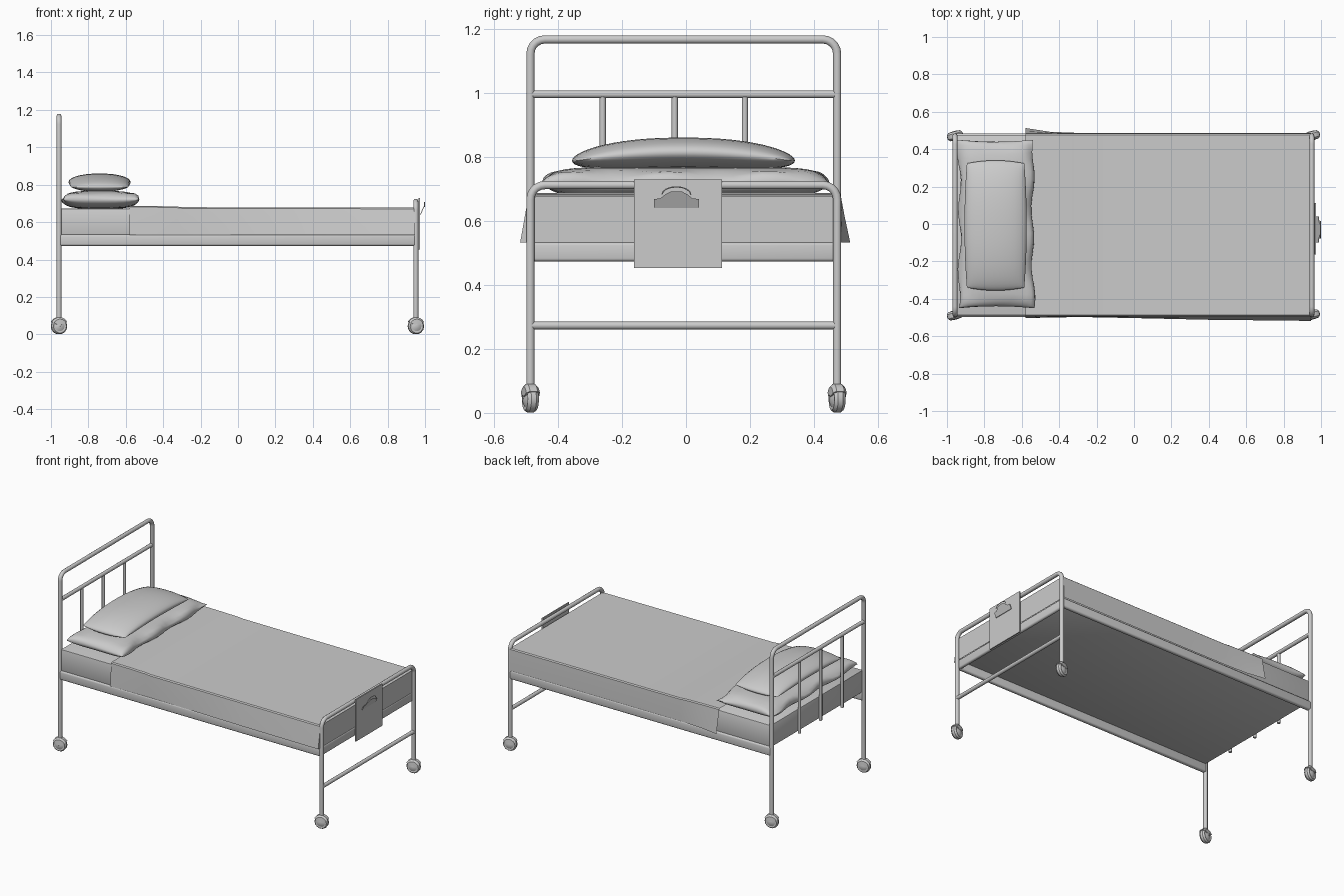
import bpy, bmesh, math
from mathutils import Matrix, Vector

if "Cube" in bpy.data.objects:
    bpy.data.objects.remove(bpy.data.objects["Cube"])

YC = -0.007          # frame centre line in y
LEGY = 0.479         # leg offset from the centre line
HX, FX = -0.957, 0.951


def finish(name, bm, smooth=None):
    bmesh.ops.recalc_face_normals(bm, faces=bm.faces)
    me = bpy.data.meshes.new(name)
    bm.to_mesh(me)
    bm.free()
    ob = bpy.data.objects.new(name, me)
    bpy.context.collection.objects.link(ob)
    if smooth:
        bpy.ops.object.select_all(action='DESELECT')
        ob.select_set(True)
        bpy.context.view_layer.objects.active = ob
        bpy.ops.object.shade_smooth_by_angle(angle=math.radians(smooth))
    return ob


def tube(name, pts, r):
    cu = bpy.data.curves.new(name + "_path", 'CURVE')
    cu.dimensions = '3D'
    cu.bevel_depth, cu.bevel_resolution, cu.use_fill_caps = r, 3, True
    sp = cu.splines.new('POLY')
    sp.points.add(len(pts) - 1)
    for p, c in zip(sp.points, pts):
        p.co = (*c, 1)
    tmp = bpy.data.objects.new(name + "_tmp", cu)
    bpy.context.collection.objects.link(tmp)
    dg = bpy.context.evaluated_depsgraph_get()
    me = bpy.data.meshes.new_from_object(tmp.evaluated_get(dg))
    bpy.data.objects.remove(tmp)
    bm = bmesh.new()
    bm.from_mesh(me)
    bpy.data.meshes.remove(me)
    return finish(name, bm, 50)


def box(name, lo, hi, bev=0, seg=2):
    bm = bmesh.new()
    bmesh.ops.create_cube(bm, size=1)
    for v in bm.verts:
        v.co = [(a + b) / 2 + (b - a) * c for a, b, c in zip(lo, hi, v.co)]
    if bev:
        bmesh.ops.bevel(bm, geom=bm.edges[:], offset=bev, segments=seg, profile=0.5, affect='EDGES')
    return finish(name, bm, 40 if bev else None)


def hoop(name, x, top, r=0.0135, cr=0.045):
    # upside-down U: leg, rounded corner, top bar, corner, leg
    half = [(LEGY, 0.085)]
    for i in range(6):
        a = math.pi / 2 * i / 5
        half.append((LEGY - cr + cr * math.cos(a), top - r - cr + cr * math.sin(a)))
    pts = [(x, YC - y, z) for y, z in half] + [(x, YC + y, z) for y, z in reversed(half)]
    tube(name, pts, r)


def lathe_y(name, prof, c, a0, a1, n, swivel):
    # closed (radius, y) profile turned about a horizontal axle
    bm = bmesh.new()
    full = abs(a1 - a0) >= 360
    rot = Matrix.Rotation(math.radians(swivel), 3, 'Z')
    rings = []
    for i in range(n if full else n + 1):
        a = math.radians(a0 + (a1 - a0) * i / n)
        rings.append([bm.verts.new(Vector(c) + rot @ Vector((r * math.cos(a), y, r * math.sin(a))))
                      for r, y in prof])
    m = len(prof)
    for i in range(n):
        A, B = rings[i], rings[(i + 1) % len(rings)]
        for j in range(m):
            bm.faces.new((A[j], A[(j + 1) % m], B[(j + 1) % m], B[j]))
    if not full:
        bm.faces.new(rings[0])
        bm.faces.new(rings[-1])
    return finish(name, bm, 35)


def pillow(name, c, sx, sy, up, down, bend, pinch, wrinkle, ku, kv, nx=14, ny=28):
    # two bulged sheets joined at the seam; ku, kv set how boxy the section is
    bm = bmesh.new()
    for s, h in ((1, up), (-1, down)):
        g = []
        for i in range(nx + 1):
            u = math.sin(math.pi * (i / nx - 0.5))
            row = []
            for j in range(ny + 1):
                v = math.sin(math.pi * (j / ny - 0.5))
                t = (max(0, 1 - abs(u) ** ku) ** 0.5) * (max(0, 1 - abs(v) ** kv) ** 0.5)
                w = wrinkle * math.sin(9 * v + 3 * u) * (0.4 + u * u)
                x = sx * u * (1 + pinch * (v * v - 0.5)) + w * 0.6
                y = sy * v * (1 + pinch * 0.6 * (u * u - 0.5))
                z = bend * v * v + s * h * t + (w * 0.7 if s > 0 and t < 0.6 else 0) * (t > 0.01)
                row.append(bm.verts.new((c[0] + x, c[1] + y, c[2] + z)))
            g.append(row)
        for i in range(nx):
            for j in range(ny):
                bm.faces.new((g[i][j], g[i + 1][j], g[i + 1][j + 1], g[i][j + 1]))
    bmesh.ops.remove_doubles(bm, verts=bm.verts, dist=0.0005)
    return finish(name, bm, 60)


# tubular head and foot frames
hoop("head_frame", HX, 1.18)
hoop("foot_frame", FX, 0.725)
tube("head_crossbar", [(HX, YC - LEGY, 0.995), (HX, YC + LEGY, 0.995)], 0.0125)
tube("foot_lower_crossbar", [(FX, YC - LEGY, 0.273), (FX, YC + LEGY, 0.273)], 0.0125)
for k, y in enumerate((-0.26, -0.035, 0.184)):
    tube(f"head_spindle_{k}", [(HX, y, 0.515), (HX, y, 0.995)], 0.01)

# castors: tyre, hub and hood under each leg
for ex, x in (("head", HX), ("foot", FX)):
    for sy, y in (("front", YC - LEGY), ("back", YC + LEGY)):
        c = (x, y, 0.0435)
        n = f"{ex}_{sy}"
        lathe_y(n + "_tyre", [(0.024, -0.016), (0.036, -0.018), (0.0435, -0.008), (0.0435, 0.008),
                              (0.036, 0.018), (0.024, 0.016)], c, 0, 360, 14, 15)
        lathe_y(n + "_hub", [(0.001, -0.023), (0.014, -0.023), (0.03, -0.015), (0.03, 0.015),
                             (0.014, 0.023), (0.001, 0.023)], c, 0, 360, 10, 15)
        lathe_y(n + "_hood", [(0.012, -0.025), (0.038, -0.022), (0.048, -0.012), (0.048, 0.012),
                              (0.038, 0.022), (0.012, 0.025)], c, 30, 150, 8, 15)

# side rails and foot rail hanging below the raised mattress deck
box("front_side_rail", (-0.955, -0.498, 0.473), (0.95, -0.470, 0.533), 0.011, 3)
box("back_side_rail", (-0.955, 0.456, 0.473), (0.95, 0.484, 0.533), 0.011, 3)
box("foot_rail", (0.925, -0.485, 0.473), (0.948, 0.471, 0.533), 0.010, 3)
box("mattress", (-0.95, -0.488, 0.526), (0.938, 0.474, 0.672), 0.006, 2)

# blanket: draped section with slightly flared sides, a double layer near the pillows
bm = bmesh.new()
rows = []
for x, yl, yr, zt in ((-0.58, -0.503, 0.513, 0.687), (-0.45, -0.500, 0.493, 0.686),
                      (-0.325, -0.498, 0.488, 0.683), (-0.30, -0.497, 0.487, 0.680),
                      (0.0, -0.503, 0.486, 0.679), (0.4, -0.512, 0.486, 0.678), (0.947, -0.518, 0.487, 0.677)):
    sec = [(yl, 0.532), (yl * 0.4 - 0.297, 0.61), (-0.493, zt - 0.006), (-0.486, zt), (0.476, zt),
           (0.483, zt - 0.006), (yr * 0.4 + 0.291, 0.61), (yr, 0.532)]
    rows.append([bm.verts.new((x, y, z)) for y, z in sec])
for A, B in zip(rows, rows[1:]):
    for j in range(7):
        bm.faces.new((A[j], A[j + 1], B[j + 1], B[j]))
bm.faces.new(rows[-1])
finish("blanket", bm, 25)

# pillows: flat boxy one below, plump drooping one above
pillow("lower_pillow", (-0.737, 0.0, 0.716), 0.199, 0.445, 0.050, 0.045, 0.004, 0.04, 0.010, 4, 8)
pillow("upper_pillow", (-0.740, -0.008, 0.814), 0.160, 0.340, 0.046, 0.048, -0.026, -0.08, 0.0, 2.2, 3)

# chart board with a tilted clip
box("chart_board", (0.965, -0.162, 0.453), (0.973, 0.113, 0.729))
prof = [(-0.07, 0.64), (0.07, 0.64), (0.07, 0.668), (0.05, 0.67), (0.035, 0.682), (0.018, 0.691),
        (-0.018, 0.691), (-0.035, 0.682), (-0.05, 0.67), (-0.07, 0.668)]
bm = bmesh.new()
f = bm.faces.new([bm.verts.new((0.973 + (z - 0.64) * 0.45, -0.03 + y, z)) for y, z in prof])
ex = bmesh.ops.extrude_face_region(bm, geom=[f])
for v in ex["geom"]:
    if isinstance(v, bmesh.types.BMVert):
        v.co.x += 0.004
finish("chart_clip", bm)
tube("clip_wire", [(0.997, -0.03 + 0.045 * math.cos(math.pi * i / 8), 0.682 + 0.024 * math.sin(math.pi * i / 8))
                   for i in range(9)], 0.002)
